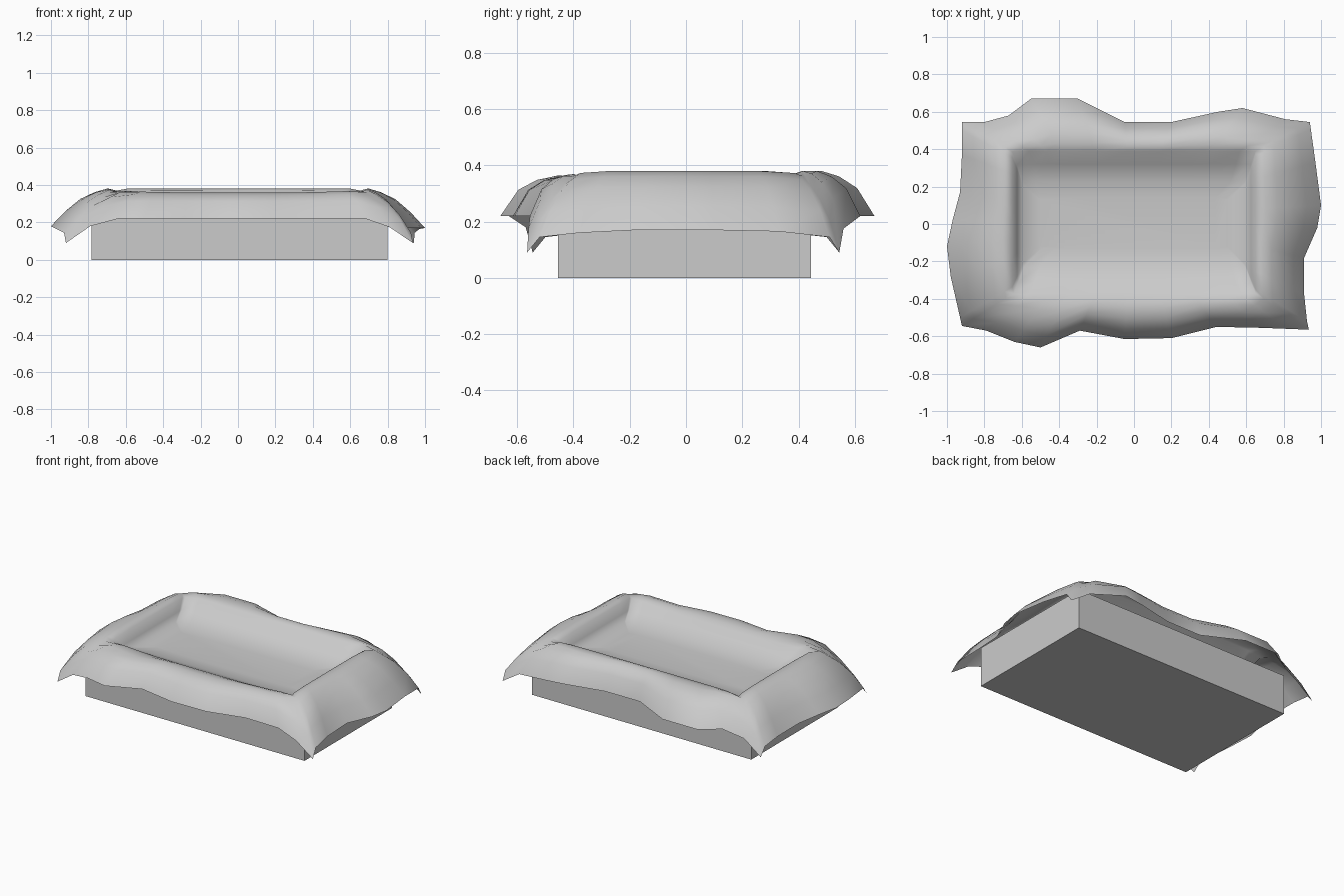
import bpy, bmesh

if "Cube" in bpy.data.objects:
    bpy.data.objects.remove(bpy.data.objects["Cube"])

# hem of the draped cushion, one wavy run per side, counter-clockwise (x, y, z)
front = [(-.92, -.545, .09), (-.79, -.57, .18), (-.64, -.63, .22), (-.5, -.66, .22),
         (-.29, -.57, .22), (-.05, -.615, .22), (.2, -.61, .22), (.44, -.55, .22),
         (.68, -.555, .22), (.81, -.56, .175)]
right = [(.935, -.565, .09), (.925, -.52, .145), (.91, -.38, .16), (.91, -.18, .17),
         (.98, -.02, .17), (1, .1, .17), (.97, .33, .165), (.945, .51, .145)]
back = [(.94, .545, .09), (.81, .56, .175), (.58, .62, .22), (.45, .6, .22), (.2, .545, .22),
        (-.05, .545, .22), (-.3, .67, .22), (-.55, .67, .22), (-.67, .58, .22), (-.8, .545, .18)]
left = [(-.92, .545, .09), (-.92, .5, .145), (-.92, .37, .16), (-.93, .17, .17), (-.97, .02, .18),
        (-1, -.12, .18), (-.98, -.28, .17), (-.93, -.5, .145)]


def clamp(v):
    return max(-1, min(1, v))


def on_rect(side, p, x, y0, y1):
    """Matching point of a hem point on an inner rectangle."""
    fx = clamp(p[0] / .93)
    fy = (clamp(p[1] / .55) + 1) / 2
    return {0: (fx * x, y0), 1: (x, y0 + fy * (y1 - y0)),
            2: (fx * x, y1), 3: (-x, y0 + fy * (y1 - y0))}[side]


# outer roll: fraction from inner crest to hem, then height fraction for each kind of point
roll = [(1, 0, 0, 0), (.78, .62, .40, .40), (.55, .88, .73, .66),
        (.33, 1, .91, .83), (.15, 1, 1, .94), (0, .95, .95, .92)]
hem = [(s, p) for s, run in enumerate((front, right, back, left)) for p in run]


def height(side, p, row):
    t, long_k, end_k, corner_k = row
    if p[2] < .1:
        k = corner_k
    elif side in (1, 3):
        k = end_k if p[2] > .15 else (end_k + corner_k) / 2
    else:
        k = long_k if p[2] > .2 else (long_k + end_k) / 2
    sag = 0
    if side == 0:                        # front rim dips in the middle
        sag = .03 * (1 - t) * (1 - clamp(p[0] / .93) ** 4)
    return p[2] + (.38 - p[2]) * k - sag


rings = []
for row in roll:
    t, ring = row[0], []
    for s, p in hem:
        ix, iy = on_rect(s, p, .65, -.37, .39)
        ring.append((ix + (p[0] - ix) * t, iy + (p[1] - iy) * t, height(s, p, row)))
    rings.append(ring)
# inner wall and floor
for x, y0, y1, z in ((.625, -.31, .32, .31), (.595, -.23, .23, .275), (.5, -.13, .14, .266)):
    rings.append([(*on_rect(s, p, x, y0, y1), z) for s, p in hem])

bm = bmesh.new()
vr = [[bm.verts.new(c) for c in r] for r in rings]
n = len(hem)
for a, b in zip(vr, vr[1:]):
    for i in range(n):
        j = (i + 1) % n
        bm.faces.new((a[i], a[j], b[j], b[i]))
bm.faces.new(vr[-1])
for f in bm.faces:
    f.smooth = True
me = bpy.data.meshes.new("draped_cushion")
bm.to_mesh(me)
bm.free()
bpy.context.collection.objects.link(bpy.data.objects.new("draped_cushion", me))

# box base
bpy.ops.mesh.primitive_cube_add(size=1, location=(.008, -.005, .13))
base = bpy.context.object
base.name = "base_box"
base.scale = (1.58, .9, .26)
